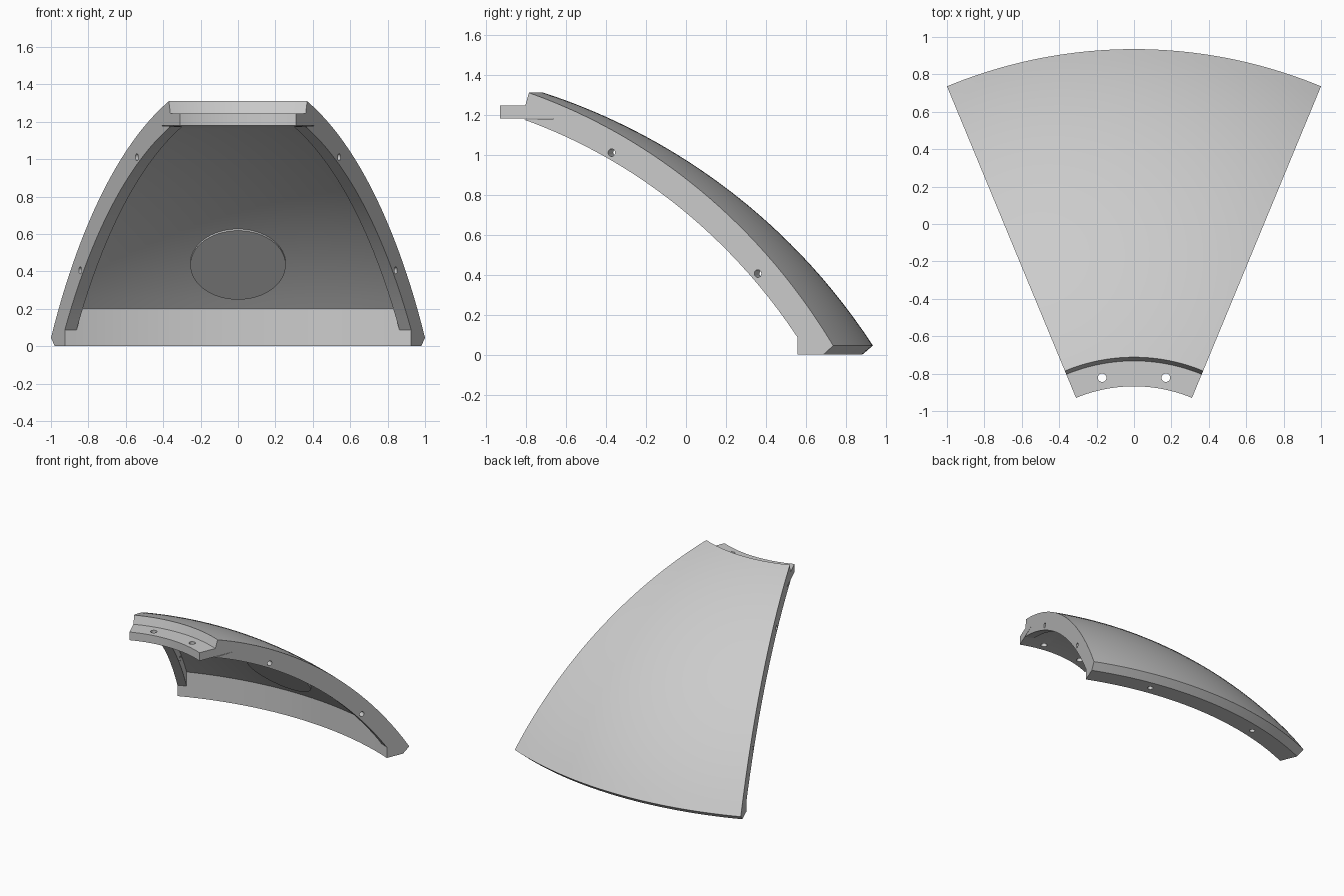
import bpy, bmesh, math
from mathutils import Vector, Matrix

if "Cube" in bpy.data.objects:
    bpy.data.objects.remove(bpy.data.objects["Cube"])

AXIS_Y, HALF = -1.678, math.radians(22.5)   # revolve axis and half wedge angle
ZC = -1.653                                 # height of the sphere centre
R_OUT, R_SKIN, R_RIB = 3.116, 3.048, 2.98
RIB_W = 0.068


def arc(radius, r0, r1, n):
    """Points (r, z) along a sphere of the given radius."""
    return [(r, math.sqrt(radius**2 - r * r) + ZC)
            for r in (r0 + (r1 - r0) * i / n for i in range(n + 1))]


def place(r, z, a):
    return Vector((r * math.sin(a), AXIS_Y + r * math.cos(a), z))


def loft(name, sections):
    """Closed solid through a list of equal-length point loops."""
    bm = bmesh.new()
    loops = [[bm.verts.new(p) for p in s] for s in sections]
    n = len(loops[0])
    for a, b in zip(loops, loops[1:]):
        for i in range(n):
            j = (i + 1) % n
            bm.faces.new((a[i], a[j], b[j], b[i]))
    bm.faces.new(loops[0])
    bm.faces.new(loops[-1])
    bmesh.ops.recalc_face_normals(bm, faces=bm.faces)
    return to_object(name, bm)


def to_object(name, bm):
    me = bpy.data.meshes.new(name)
    bm.to_mesh(me)
    bm.free()
    ob = bpy.data.objects.new(name, me)
    bpy.context.collection.objects.link(ob)
    return ob


def cylinder(name, centre, direction, radius, depth, seg=24):
    bm = bmesh.new()
    rot = Vector(direction).to_track_quat('Z', 'Y').to_matrix().to_4x4()
    bmesh.ops.create_cone(bm, cap_ends=True, segments=seg, radius1=radius,
                          radius2=radius, depth=depth,
                          matrix=Matrix.Translation(centre) @ rot)
    return to_object(name, bm)


def drill(ob, cutters):
    bpy.context.view_layer.objects.active = ob
    for c in cutters:
        c.hide_render = True
        m = ob.modifiers.new("hole", 'BOOLEAN')
        m.operation, m.solver, m.object = 'DIFFERENCE', 'EXACT', c
        bpy.ops.object.modifier_apply(modifier=m.name)
        bpy.data.objects.remove(c)


def smooth(ob):
    bpy.ops.object.select_all(action='DESELECT')
    ob.select_set(True)
    bpy.context.view_layer.objects.active = ob
    bpy.ops.object.shade_smooth_by_angle(angle=math.radians(25))


# Shell: curved skin with the top flange and bottom rim
profile = [(0.81, 1.18), (0.81, 1.245), (0.946, 1.245)]
profile += arc(R_OUT, 0.966, 2.613, 32)
profile += [(2.56, 0), (2.42, 0)]
profile += arc(R_SKIN, 2.42, 1.124, 28)
STEPS = 40
shell = loft("shell_panel", [[place(r, z, -HALF + 2 * HALF * k / STEPS) for r, z in profile]
                             for k in range(STEPS + 1)])

# Vertical bolt holes: through the flange, blind in the rim
cutters = []
for s in (-1, 1):
    a = s * HALF / 2
    cutters.append(cylinder("flange_hole", place(0.873, 1.21, a), (0, 0, 1), 0.023, 0.3))
    cutters.append(cylinder("rim_hole", place(2.49, 0, a), (0, 0, 1), 0.02, 0.2))
drill(shell, cutters)
smooth(shell)

# Side ribs with cross holes
rib_profile = arc(R_RIB, 0.94, 2.42, 28) + arc(R_SKIN, 2.42, 1.124, 28)
for s, side in ((-1, "left"), (1, "right")):
    a = s * HALF
    inward = Vector((-s * math.cos(a), s * math.sin(a), 0))
    outer = [place(r, z, a) for r, z in rib_profile]
    rib = loft(side + "_rib", [outer, [p + inward * RIB_W for p in outer]])
    drill(rib, [cylinder("rib_hole", place(r, z, a), inward, 0.019, 0.3)
                for r, z in ((1.413, 1.01), (2.205, 0.405))])
    smooth(rib)

# Flat round pad on the inner face
tilt = math.radians(43.6)
out = Vector((0, math.cos(tilt), math.sin(tilt)))
pad = cylinder("inner_pad", Vector((0, AXIS_Y, ZC)) + out * (R_SKIN + 0.005), out, 0.255, 0.056, 64)
smooth(pad)
